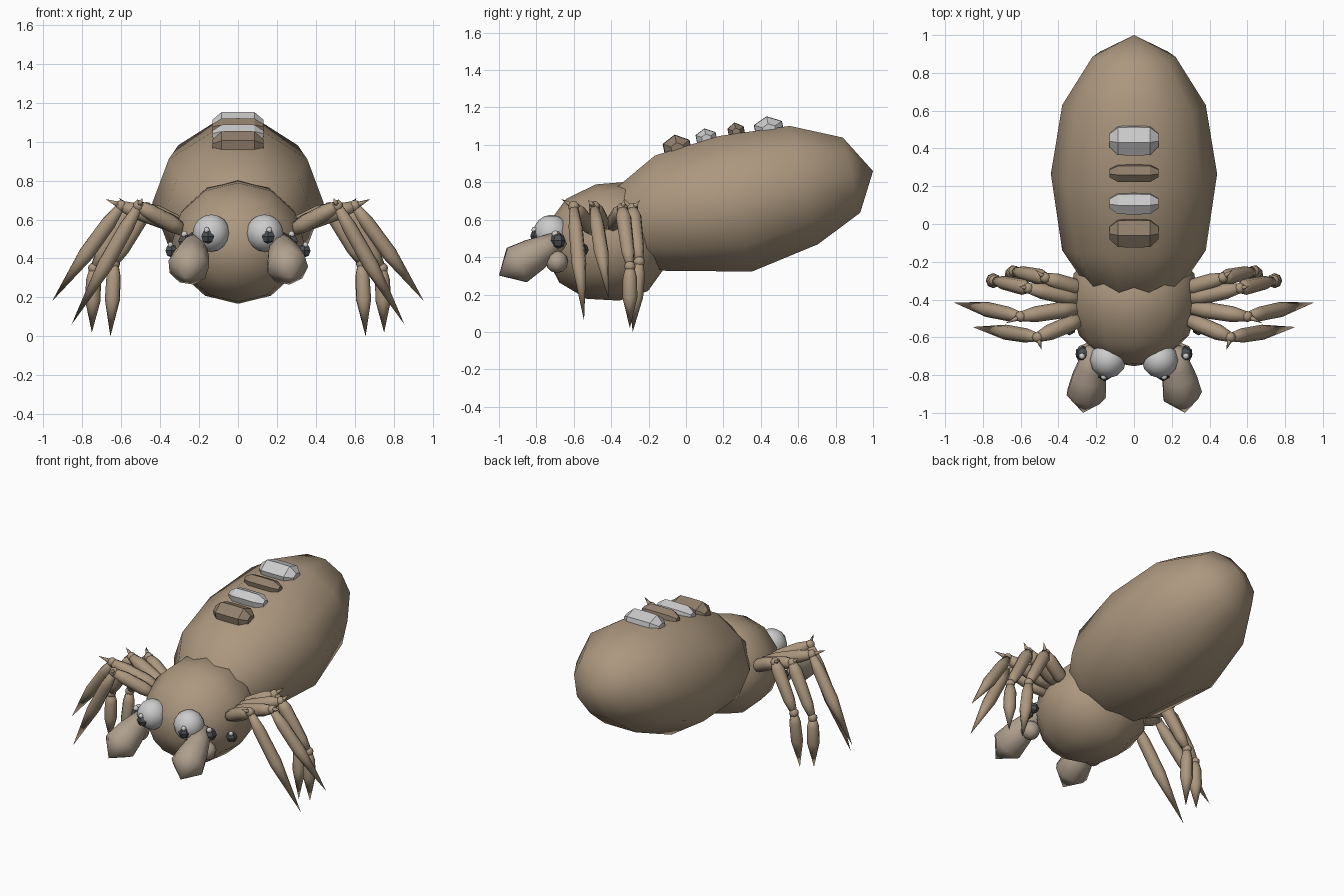
import bpy, bmesh, math
from mathutils import Vector, Matrix

if "Cube" in bpy.data.objects:
    bpy.data.objects.remove(bpy.data.objects["Cube"])


def material(name, rgb):
    m = bpy.data.materials.new(name)
    m.diffuse_color = (*rgb, 1)
    m.use_nodes = True
    m.node_tree.nodes["Principled BSDF"].inputs["Base Color"].default_value = m.diffuse_color
    return m


BROWN = material("brown", (0.41, 0.31, 0.21))
PALE = material("pale_brown", (0.43, 0.35, 0.27))
DARK_BROWN = material("dark_brown", (0.28, 0.21, 0.15))
DARK = material("dark", (0.07, 0.08, 0.09))


def finish(name, bm, mat, smooth):
    bmesh.ops.recalc_face_normals(bm, faces=bm.faces)
    for f in bm.faces:
        f.smooth = smooth
    me = bpy.data.meshes.new(name)
    bm.to_mesh(me)
    bm.free()
    if mat:
        me.materials.append(mat)
    ob = bpy.data.objects.new(name, me)
    bpy.context.collection.objects.link(ob)
    return ob


def loft(bm, rings, seg):
    """Skin rings of (centre, u, v); a ring with no size becomes a point."""
    loops = []
    for c, u, v in rings:
        if u.length < 1e-5:
            loops.append([bm.verts.new(c)])
        else:
            loops.append([bm.verts.new(c + u * math.cos(2 * math.pi * i / seg)
                                       + v * math.sin(2 * math.pi * i / seg)) for i in range(seg)])
    for a, b in zip(loops, loops[1:]):
        for i in range(seg):
            q = [a[i % len(a)], a[(i + 1) % len(a)], b[(i + 1) % len(b)], b[i % len(b)]]
            bm.faces.new(list(dict.fromkeys(q)))
    for end in (loops[0], loops[-1]):
        if len(end) > 2:
            bm.faces.new(end)


def body(name, rings, seg, mat):
    """Rings of (y, z, half width, half height, tilt in degrees)."""
    bm = bmesh.new()
    loft(bm, [(Vector((0, y, z)), Vector((w, 0, 0)),
               Vector((0, -math.sin(math.radians(t)), math.cos(math.radians(t)))) * h)
              for y, z, w, h, t in rings], seg)
    return finish(name, bm, mat, True)


def limb(bm, a, b, profile, seg=8):
    """Tapered piece from a to b; profile is (fraction along, radius)."""
    a, b = Vector(a), Vector(b)
    rot = (b - a).to_track_quat('Z', 'Y').to_matrix()
    loft(bm, [(a.lerp(b, t), rot.col[0] * r, rot.col[1] * r) for t, r in profile], seg)


def ball(name, c, r, mat, seg=12, rings=8, smooth=True):
    bm = bmesh.new()
    bmesh.ops.create_uvsphere(bm, u_segments=seg, v_segments=rings, radius=r,
                              matrix=Matrix.Translation(c))
    return finish(name, bm, mat, smooth)


# Abdomen
body("abdomen", [
    (1.0, 0.86, 0, 0, 0),
    (0.885, 0.838, 0.22, 0.217, 13),
    (0.63, 0.785, 0.38, 0.342, 13.4),
    (0.265, 0.685, 0.44, 0.392, 13.5),
    (-0.14, 0.635, 0.38, 0.325, 5),
    (-0.36, 0.56, 0.23, 0.20, 13),
    (-0.45, 0.53, 0, 0, 0)], 10, BROWN)

# Head and thorax, tilted like the abdomen
tilt = math.radians(11.5)
body("head", [
    (-0.42 + o * math.cos(tilt), 0.478 + o * math.sin(tilt), 0.34 * s, 0.317 * s, 11.5)
    for o, s in ((-0.34, 0), (-0.295, 0.5), (-0.17, 0.86), (0, 1), (0.16, 0.94), (0.27, 0.62), (0.31, 0))
], 12, BROWN)

# Faceted markings along the back
for i, (y, z, ry, rz, mat) in enumerate((
        (0.445, 1.08, 0.087, 0.073, None), (0.27, 1.066, 0.05, 0.054, DARK_BROWN),
        (0.11, 1.032, 0.062, 0.056, None), (-0.045, 0.977, 0.083, 0.078, DARK_BROWN))):
    bm = bmesh.new()
    loft(bm, [(Vector((x, y, z)), Vector((0, -0.2 * rz, rz)) * s, Vector((0, ry, 0.15 * ry)) * s)
              for x, s in ((-0.13, 0.45), (-0.085, 0.97), (0, 1), (0.085, 0.97), (0.13, 0.45))], 6)
    finish(f"back_marking_{i + 1}", bm, mat, False)

# Leg paths: hip, knee, (ankle,) tip
LEGS = {
    "leg_1": [(0.27, -0.50, 0.54), (0.51, -0.60, 0.67), (0.855, -0.545, 0.06)],
    "leg_2": [(0.28, -0.44, 0.56), (0.60, -0.49, 0.67), (0.955, -0.415, 0.18)],
    "leg_3": [(0.27, -0.40, 0.56), (0.56, -0.34, 0.66), (0.74, -0.30, 0.35), (0.75, -0.30, 0.02)],
    "leg_4": [(0.26, -0.35, 0.55), (0.47, -0.285, 0.66), (0.635, -0.25, 0.375), (0.655, -0.285, 0.0)],
}
SPIKES = {"leg_1": (-0.02, -0.065, 0.04), "leg_2": (0.08, -0.035, 0.035),
          "leg_3": (0.05, 0.01, 0.05), "leg_4": (0.05, 0.04, 0.045)}
THIGH = ((0, 0.03), (0.3, 0.044), (0.75, 0.042), (1, 0.026))
SHIN = ((0, 0.026), (0.15, 0.042), (0.75, 0.036), (1, 0.02))
POINT = ((0, 0.022), (0.18, 0.038), (0.5, 0.04), (1, 0))

for side, s in (("left", -1), ("right", 1)):
    # Legs with knee spikes
    for name, path in LEGS.items():
        pts = [Vector((s * x, y, z)) for x, y, z in path]
        bm = bmesh.new()
        limb(bm, pts[0], pts[1], THIGH)
        for a, b in zip(pts[1:], pts[2:]):
            limb(bm, a, b, POINT if b is pts[-1] else SHIN)
        for p in pts[1:-1]:
            bmesh.ops.create_uvsphere(bm, u_segments=8, v_segments=6, radius=0.03,
                                      matrix=Matrix.Translation(p))
        dx, dy, dz = SPIKES[name]
        limb(bm, pts[1], pts[1] + Vector((s * dx, dy, dz)), ((0, 0.02), (1, 0)), 5)
        finish(f"{side}_{name}", bm, BROWN, True)

    # Blunt pointed palp and its joint
    bm = bmesh.new()
    limb(bm, (s * 0.215, -0.66, 0.50), (s * 0.27, -1.0, 0.302),
         ((0, 0.045), (0.28, 0.075), (0.45, 0.092), (0.72, 0.107), (1, 0)), 9)
    finish(f"{side}_palp", bm, PALE, True)
    ball(f"{side}_palp_joint", (s * 0.25, -0.69, 0.375), 0.06, PALE, 8, 6)

    # Large pale eye, dark pupil, smaller dark eyes and glints
    ball(f"{side}_eye", (s * 0.137, -0.72, 0.53), 0.096, None)
    for i, (x, y, z, r) in enumerate(((0.155, -0.795, 0.513, 0.038), (0.27, -0.685, 0.488, 0.042),
                                      (0.342, -0.555, 0.44, 0.035))):
        ball(f"{side}_dark_eye_{i + 1}", (s * x, y, z), r, DARK, 6, 4, False)
        ball(f"{side}_glint_{i + 1}", (s * (x + 0.005), y - 0.015, z + r * 0.85), r * 0.45, None, 6, 4)
